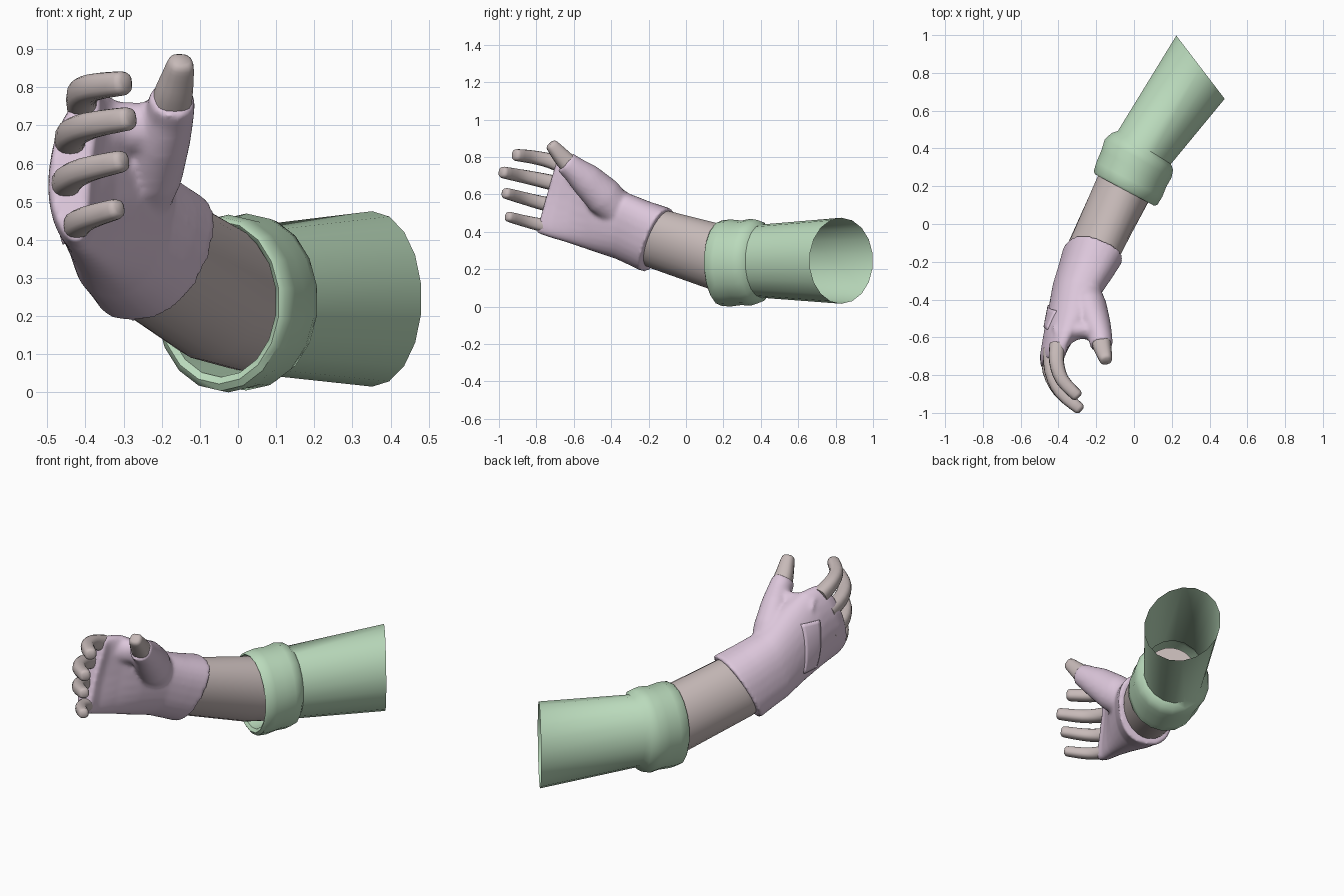
import bpy, bmesh, math
from mathutils import Vector as V


def material(name, rgb):
    m = bpy.data.materials.new(name)
    m.diffuse_color = (*rgb, 1)
    return m


GREEN = material("sleeve green", (0.49, 0.70, 0.50))
PINK = material("glove pink", (0.72, 0.57, 0.71))
SKIN = material("skin beige", (0.57, 0.49, 0.48))


def loft(bm, rings, n=16, power=1.0, cap0=True, cap1=True):
    """Skin rings given as (centre, u axis, v axis, bow vector)."""
    loops = []
    for c, u, v, bow in rings:
        loop = []
        for i in range(n):
            a = math.tau * i / n
            ca, sa = math.cos(a), math.sin(a)
            cu = math.copysign(abs(ca) ** power, ca)
            sv = math.copysign(abs(sa) ** power, sa)
            loop.append(bm.verts.new(V(c) + V(u) * cu + V(v) * sv + V(bow) * cu * cu))
        loops.append(loop)
    for a, b in zip(loops, loops[1:]):
        for i in range(n):
            bm.faces.new((a[i], a[(i + 1) % n], b[(i + 1) % n], b[i]))
    if cap0:
        bm.faces.new(loops[0][::-1])
    if cap1:
        bm.faces.new(loops[-1])


def finish(name, bm, mat, angle=40):
    bmesh.ops.recalc_face_normals(bm, faces=bm.faces)
    me = bpy.data.meshes.new(name)
    bm.to_mesh(me)
    bm.free()
    me.materials.append(mat)
    for p in me.polygons:
        p.use_smooth = True
    me.set_sharp_from_angle(angle=math.radians(angle))
    ob = bpy.data.objects.new(name, me)
    bpy.context.collection.objects.link(ob)
    return ob


def tube_rings(points, side=V((0, 0, 1))):
    """Rings square to a path of (centre, radius along side, other radius)."""
    rings = []
    for i, (c, ru, rv) in enumerate(points):
        t = (V(points[min(i + 1, len(points) - 1)][0]) - V(points[max(i - 1, 0)][0])).normalized()
        u = (side - t * side.dot(t)).normalized()
        rings.append((c, u * ru, t.cross(u) * rv, (0, 0, 0)))
    return rings


# sleeve: open flared tube, rolled cuff, inner lining
sleeve = [  # x, y, z, half width, half height, heading of the width axis
    (0.352, 0.83, 0.245, 0.214, 0.230, -52.6),
    (0.055, 0.405, 0.243, 0.168, 0.196, -32),
    (0.045, 0.385, 0.240, 0.192, 0.222, -31),
    (0.022, 0.347, 0.237, 0.207, 0.232, -30),
    (0.000, 0.295, 0.234, 0.200, 0.226, -29),
    (-0.025, 0.235, 0.233, 0.200, 0.233, -28),
    (-0.045, 0.190, 0.232, 0.193, 0.228, -28),
    (-0.050, 0.180, 0.236, 0.180, 0.214, -28),
    (-0.045, 0.190, 0.238, 0.165, 0.198, -28),
    (0.030, 0.350, 0.238, 0.155, 0.185, -30),
]
rings = []
for x, y, z, w, h, deg in sleeve:
    a = math.radians(deg)
    rings.append(((x, y, z), (0, 0, h), (w * math.cos(a), w * math.sin(a), 0), (0, 0, 0)))
bm = bmesh.new()
loft(bm, rings, 18, cap0=False, cap1=False)
finish("sleeve", bm, GREEN, 50)

# forearm
bm = bmesh.new()
loft(bm, [
    ((0.030, 0.350, 0.235), (0.01, 0.02, 0.180), (0.133, -0.078, 0), (0, 0, 0)),
    ((-0.060, 0.180, 0.260), (0.03, 0.03, 0.175), (0.134, -0.068, 0), (0, 0, 0)),
    ((-0.210, -0.130, 0.355), (0.055, 0.05, 0.153), (0.124, -0.056, 0), (0, 0, 0)),
    ((-0.245, -0.220, 0.385), (0.05, 0.05, 0.140), (0.105, -0.046, 0), (0, 0, 0)),
], 24)
finish("forearm", bm, SKIN)

# glove: palm, thumb mound and web, fused into one smooth skin
bm = bmesh.new()
loft(bm, [
    ((-0.215, -0.155, 0.355), (0.062, 0.065, 0.170), (0.140, -0.064, 0), (0, 0, 0)),
    ((-0.255, -0.245, 0.390), (0.050, 0.045, 0.172), (0.130, -0.050, 0), (0, 0, 0)),
    ((-0.300, -0.340, 0.430), (0.040, 0.030, 0.176), (0.120, -0.035, 0), (0, 0, 0)),
    ((-0.350, -0.480, 0.505), (0.030, 0.020, 0.208), (0.100, -0.030, 0), (0.02, 0, 0)),
    ((-0.400, -0.600, 0.560), (0.020, 0.035, 0.218), (0.080, -0.010, 0), (0.03, 0, 0)),
    ((-0.433, -0.690, 0.583), (0.020, 0.050, 0.210), (0.064, 0, 0), (0.035, 0, 0)),
    ((-0.438, -0.745, 0.590), (0.020, 0.055, 0.195), (0.054, 0, 0), (0.035, 0, 0)),
], 28, 0.85)
loft(bm, tube_rings([
    ((-0.270, -0.340, 0.490), 0.090, 0.085),
    ((-0.235, -0.440, 0.590), 0.105, 0.092),
    ((-0.202, -0.535, 0.680), 0.090, 0.080),
    ((-0.178, -0.600, 0.735), 0.070, 0.064),
    ((-0.171, -0.645, 0.772), 0.062, 0.060),
]), 20)
loft(bm, tube_rings([
    ((-0.410, -0.600, 0.690), 0.070, 0.070),
    ((-0.300, -0.560, 0.695), 0.068, 0.050),
    ((-0.190, -0.560, 0.695), 0.060, 0.055),
]), 16)
glove = finish("glove", bm, PINK)
rm = glove.modifiers.new("fuse", 'REMESH')
rm.mode = 'VOXEL'
rm.voxel_size = 0.011
rm.use_smooth_shade = True
sm = glove.modifiers.new("relax", 'SMOOTH')
sm.factor = 0.5
sm.iterations = 6

# strap laid over the back of the hand
bm = bmesh.new()
grid = [[bm.verts.new((-0.6, -0.43 - 0.10 * j / 6 - 0.03 * i / 14, 0.39 + 0.26 * i / 14))
         for j in range(7)] for i in range(15)]
for i in range(14):
    for j in range(6):
        bm.faces.new((grid[i][j], grid[i][j + 1], grid[i + 1][j + 1], grid[i + 1][j]))
strap = finish("glove_strap", bm, PINK)
sw = strap.modifiers.new("wrap", 'SHRINKWRAP')
sw.target = glove
sw.wrap_method = 'PROJECT'
sw.use_project_x = True
sw.use_project_y = sw.use_project_z = False
sw.use_positive_direction = True
so = strap.modifiers.new("thickness", 'SOLIDIFY')
so.thickness = 0.016
so.offset = 0

# fingers and thumb: squarish tapered tubes with blunt tips
digits = {
    "index_finger": ([(-0.405, -0.64, 0.745), (-0.410, -0.73, 0.780), (-0.380, -0.825, 0.800),
                      (-0.305, -0.905, 0.810)], 0.043, 0.032),
    "middle_finger": ([(-0.440, -0.66, 0.650), (-0.435, -0.78, 0.677), (-0.388, -0.89, 0.700),
                       (-0.292, -0.975, 0.717)], 0.043, 0.031),
    "ring_finger": ([(-0.452, -0.66, 0.530), (-0.447, -0.78, 0.556), (-0.400, -0.88, 0.583),
                     (-0.310, -0.96, 0.605)], 0.041, 0.029),
    "little_finger": ([(-0.425, -0.68, 0.420), (-0.422, -0.79, 0.440), (-0.390, -0.87, 0.459),
                       (-0.322, -0.945, 0.480)], 0.038, 0.027),
    "thumb": ([(-0.178, -0.60, 0.735), (-0.168, -0.65, 0.785), (-0.158, -0.685, 0.825),
               (-0.150, -0.715, 0.860)], 0.056, 0.034),
}
for name, (path, r0, r1) in digits.items():
    p = [V(c) for c in path]
    pts = []
    for i in range(10):  # smooth curve through the joints
        s = i / 9 * 3
        k = min(int(s), 2)
        f = s - k
        a, b, c, d = p[max(k - 1, 0)], p[k], p[k + 1], p[min(k + 2, 3)]
        q = 0.5 * (2 * b + (c - a) * f + (2 * a - 5 * b + 4 * c - d) * f * f
                   + (3 * b - a - 3 * c + d) * f ** 3)
        r = r0 + (r1 - r0) * i / 9
        pts.append((q, r, r))
    end, t = pts[-1][0], (p[3] - p[2]).normalized()
    for step, k in ((0.010, 0.88), (0.017, 0.60)):
        pts.append((end + t * step, r1 * k, r1 * k))
    bm = bmesh.new()
    loft(bm, tube_rings(pts), 16, 0.8)
    finish(name, bm, SKIN, 60)
